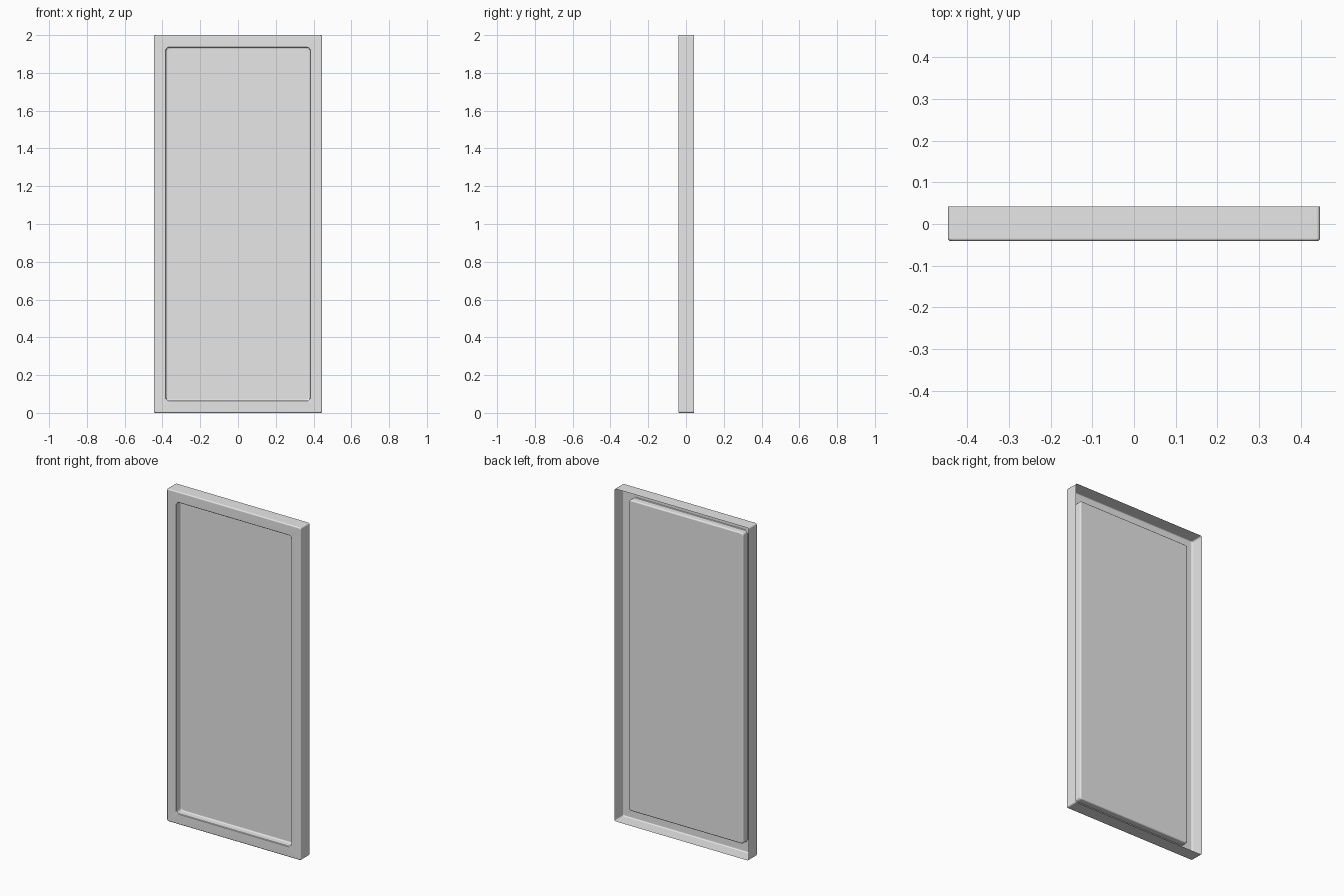
import bpy
import bmesh
from math import cos, sin, pi, radians

cube = bpy.data.objects.get("Cube")
if cube:
    bpy.data.objects.remove(cube, do_unlink=True)

HALF_WIDTH, HEIGHT = 0.446, 2.0
FRONT, BACK, PANEL_Y = -0.041, 0.042, 0.0
BORDER, BEVEL = 0.065, 0.007
CORNER_STEPS = 4

grey = bpy.data.materials.new("light_grey")
grey.use_nodes = True
grey.diffuse_color = (0.8, 0.8, 0.8, 1)
grey.node_tree.nodes["Principled BSDF"].inputs["Base Color"].default_value = (0.8, 0.8, 0.8, 1)


def rounded_ring(bm, inset, y, radius):
    """Rounded rectangle, counter-clockwise as seen from the front."""
    ring = []
    for quarter, (sx, sz) in enumerate([(1, 1), (-1, 1), (-1, -1), (1, -1)]):
        cx = sx * (HALF_WIDTH - inset - radius)
        cz = HEIGHT / 2 + sz * (HEIGHT / 2 - inset - radius)
        for step in range(CORNER_STEPS + 1):
            a = (quarter + step / CORNER_STEPS) * pi / 2
            ring.append(bm.verts.new((cx + radius * cos(a), y, cz + radius * sin(a))))
    return ring


def make_sheet(name, profile, fill=False):
    """Skin the rings of an (inset, y, radius) profile, from outside to inside."""
    bm = bmesh.new()
    rings = [rounded_ring(bm, *p) for p in profile]
    for outer, inner in zip(rings, rings[1:]):
        for i in range(len(outer)):
            j = (i + 1) % len(outer)
            bm.faces.new((outer[i], outer[j], inner[j], inner[i]))
    if fill:
        bm.faces.new(rings[-1])
    mesh = bpy.data.meshes.new(name)
    bm.to_mesh(mesh)
    bm.free()
    mesh.materials.append(grey)
    obj = bpy.data.objects.new(name, mesh)
    bpy.context.collection.objects.link(obj)
    bpy.ops.object.select_all(action='DESELECT')
    obj.select_set(True)
    bpy.context.view_layer.objects.active = obj
    bpy.ops.object.shade_smooth_by_angle(angle=radians(40))
    obj.modifiers.new("flat_faces", 'WEIGHTED_NORMAL').keep_sharp = True
    return obj


def bevel_points(inset, y, radius, turn):
    """Quarter-round steps between a side wall and a flat face."""
    points = []
    for step in range(4):
        a = step * pi / 6
        points.append((inset + BEVEL * (1 - cos(a)), y + turn * BEVEL * (1 - sin(a)), radius))
    return points


# Open-backed thin shell: side walls, rounded front edge, front border, recess walls
walls = [(0, BACK, 0.009)] + bevel_points(0, FRONT, 0.009, 1)
lip = [(BORDER - 0.003, FRONT, 0.015), (BORDER, FRONT + 0.003, 0.015)]
recess = bevel_points(BORDER, PANEL_Y, 0.015, -1)
make_sheet("frame", walls + lip + recess)

# Flat recessed panel
make_sheet("panel", [(BORDER + BEVEL, PANEL_Y, 0.015)], fill=True)
